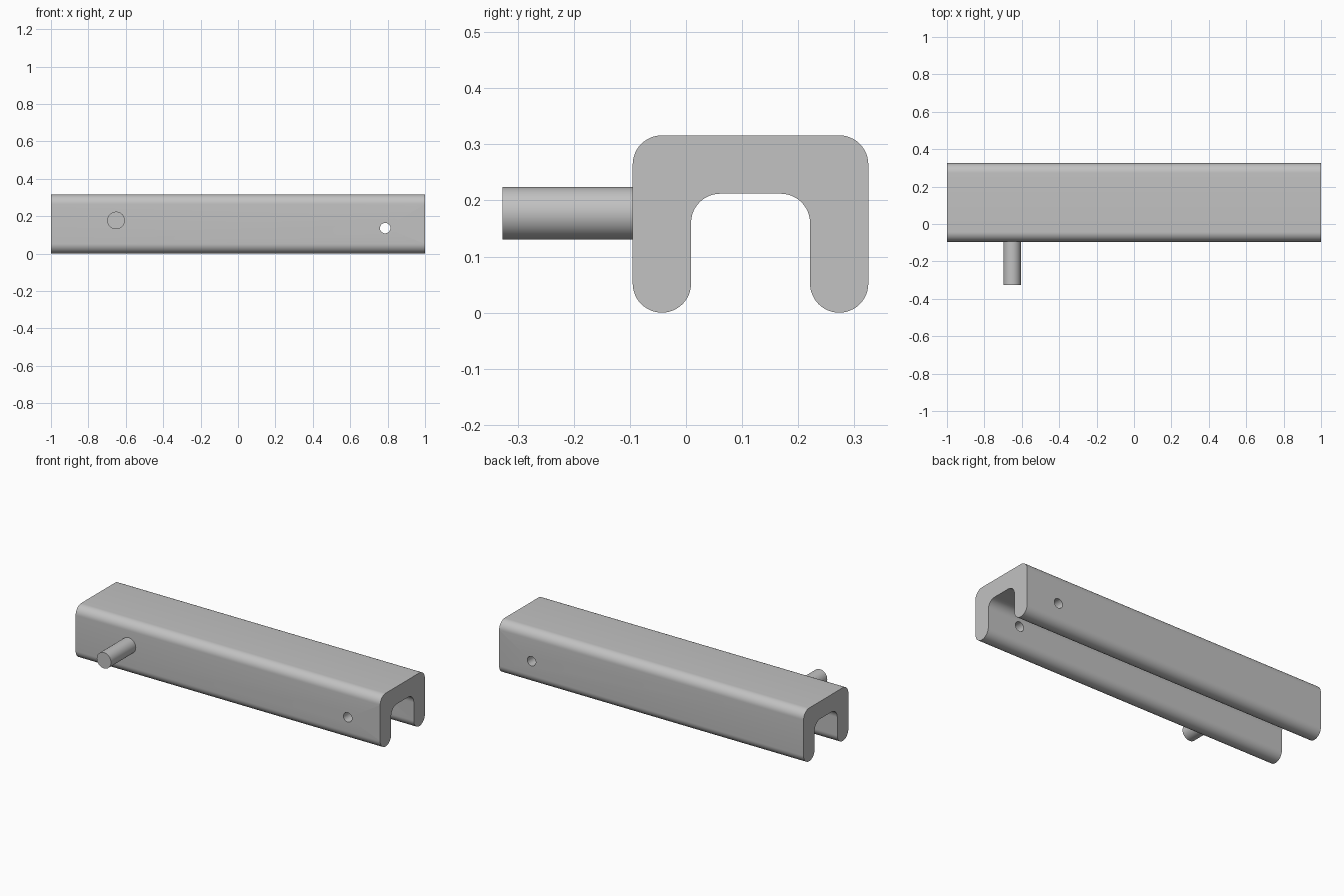
import bpy, bmesh
from math import cos, sin, pi, radians

if "Cube" in bpy.data.objects:
    bpy.data.objects.remove(bpy.data.objects["Cube"])

grey = bpy.data.materials.new("plain grey")
grey.use_nodes = True
colour = (0.54, 0.54, 0.54, 1)
grey.diffuse_color = colour
grey.node_tree.nodes["Principled BSDF"].inputs["Base Color"].default_value = colour

FRONT, BACK, TOP = -0.095, 0.325, 0.316
WALL = 0.104
R = WALL / 2          # every corner shares the half-wall radius
STEPS = 12


def arc(y, z, start, sweep):
    """Points of a rounded corner in the YZ plane, angles in quarter turns."""
    return [(y + R * cos((start + sweep * i / STEPS) * pi / 2),
             z + R * sin((start + sweep * i / STEPS) * pi / 2))
            for i in range(STEPS + 1)]


def smooth(obj):
    bpy.ops.object.select_all(action='DESELECT')
    obj.select_set(True)
    bpy.context.view_layer.objects.active = obj
    bpy.ops.object.shade_smooth_by_angle(angle=radians(35))


def rod(name, x, z, radius, y0, y1):
    bpy.ops.mesh.primitive_cylinder_add(
        vertices=48, radius=radius, depth=y1 - y0,
        location=(x, (y0 + y1) / 2, z), rotation=(pi / 2, 0, 0))
    obj = bpy.context.object
    obj.name = name
    obj.data.materials.append(grey)
    return obj


# Channel: rounded upside-down U profile, extruded along x
inner_top = TOP - WALL
half = arc(FRONT + WALL + R, inner_top - R, 1, 1)      # inner corner
half += arc(FRONT + R, R, 4, -1)                       # rounded foot
half += arc(FRONT + R, R, 3, -1)[1:]
half += arc(FRONT + R, TOP - R, 2, -1)                 # outer corner
mirror = [(FRONT + BACK - y, z) for y, z in reversed(half)]

bm = bmesh.new()
face = bm.faces.new([bm.verts.new((-1, y, z)) for y, z in half + mirror])
moved = bmesh.ops.extrude_face_region(bm, geom=[face])["geom"]
bmesh.ops.translate(bm, vec=(2, 0, 0),
                    verts=[v for v in moved if isinstance(v, bmesh.types.BMVert)])
bmesh.ops.recalc_face_normals(bm, faces=bm.faces)
mesh = bpy.data.meshes.new("channel")
bm.to_mesh(mesh)
bm.free()
mesh.materials.append(grey)
channel = bpy.data.objects.new("channel", mesh)
bpy.context.collection.objects.link(channel)

# Cross hole through both walls
cutter = rod("hole_cutter", 0.787, 0.136, 0.028, FRONT - 0.1, BACK + 0.1)
cutter.hide_render = True
cutter.hide_viewport = True
cut = channel.modifiers.new("cross hole", 'BOOLEAN')
cut.operation = 'DIFFERENCE'
cut.solver = 'EXACT'
cut.object = cutter
smooth(channel)

# Side pin on the front wall
pin = rod("side_pin", -0.652, 0.177, 0.047, -0.327, FRONT + 0.02)
smooth(pin)
